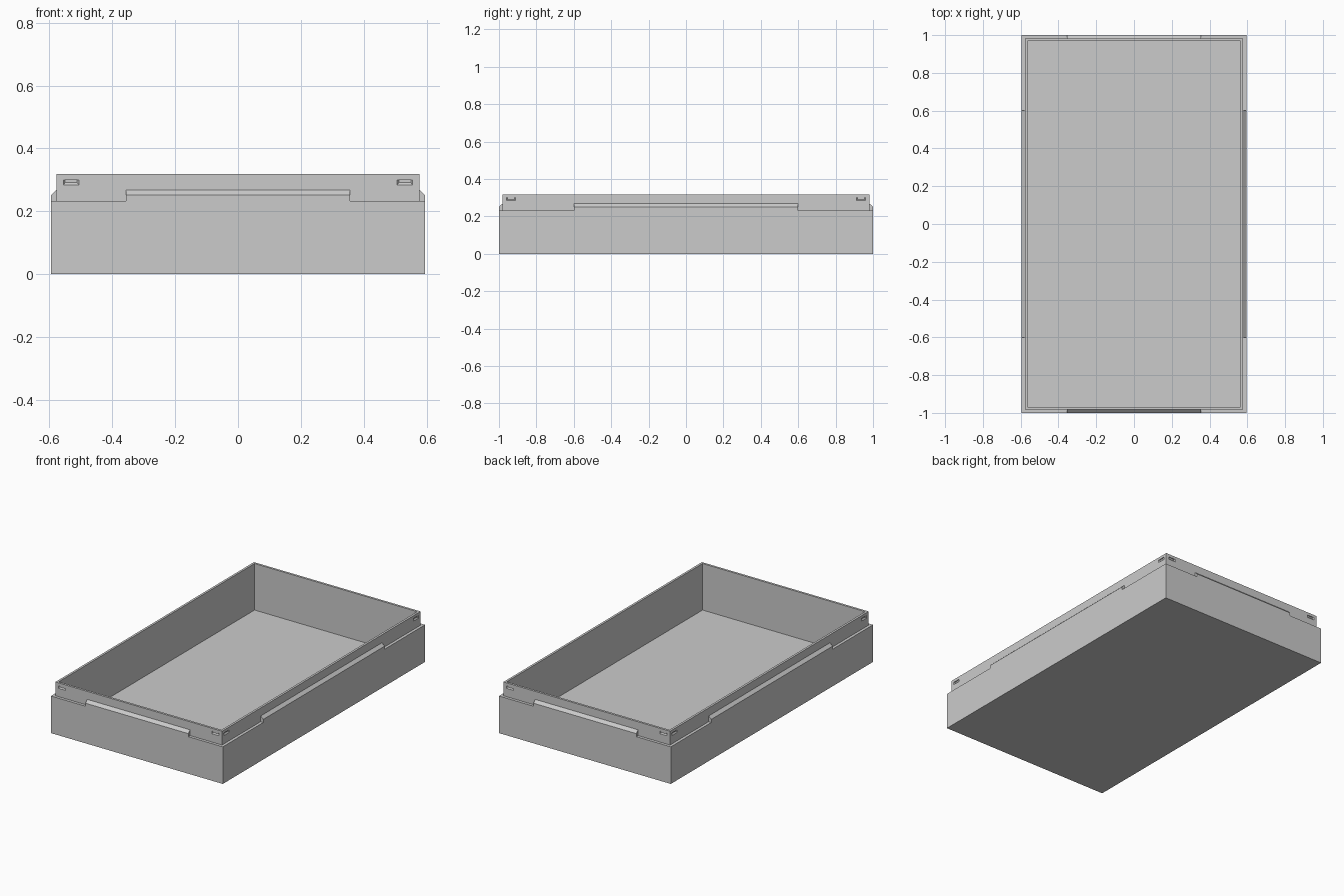
import bpy, bmesh
from math import pi
from mathutils import Matrix, Vector

default = bpy.data.objects.get("Cube")
if default:
    bpy.data.objects.remove(default, do_unlink=True)

HX, HY = 0.595, 1.0            # half size of the tray body
STEP, WALL = 0.018, 0.032      # shoulder width, full wall thickness
FLOOR, SHOULDER, TOP = 0.027, 0.232, 0.318
TAB_EDGE, TAB_TOP = 0.251, 0.268

grey = bpy.data.materials.new("plain grey")
grey.use_nodes = True
colour = (0.6, 0.6, 0.6, 1)
grey.diffuse_color = colour
grey.node_tree.nodes["Principled BSDF"].inputs["Base Color"].default_value = colour


def make_object(name, bm):
    bmesh.ops.recalc_face_normals(bm, faces=bm.faces)
    mesh = bpy.data.meshes.new(name)
    bm.to_mesh(mesh)
    bm.free()
    mesh.materials.append(grey)
    obj = bpy.data.objects.new(name, mesh)
    bpy.context.collection.objects.link(obj)
    return obj


def loft(bm, loops):
    """Closed solid through a row of equal-length point loops."""
    rings = [[bm.verts.new(p) for p in loop] for loop in loops]
    for a, b in zip(rings, rings[1:]):
        for i in range(len(a)):
            j = (i + 1) % len(a)
            bm.faces.new((a[i], a[j], b[j], b[i]))
    bm.faces.new(rings[0])
    bm.faces.new(rings[-1])


def rect(inset, z):
    x, y = HX - inset, HY - inset
    return [(-x, -y, z), (x, -y, z), (x, y, z), (-x, y, z)]


# the four walls: turn, distance from centre, wall half width, tab half length
SIDES = [(0, HY, HX, 0.356), (pi / 2, HX, HY, 0.6),
         (pi, HY, HX, 0.356), (-pi / 2, HX, HY, 0.6)]

# Tray shell: body, shoulder, rim and cavity in one loft
bm = bmesh.new()
loft(bm, [rect(0, 0), rect(0, SHOULDER), rect(STEP, SHOULDER),
          rect(STEP, TOP), rect(WALL, TOP), rect(WALL, FLOOR)])
tray = make_object("tray", bm)

# Sloped tabs on the shoulder, one on each wall
tabs = bmesh.new()
slots = bmesh.new()
for turn, dist, half, length in SIDES:
    spin = Matrix.Rotation(turn, 3, 'Z')
    back = dist - STEP - 0.006
    profile = [(dist, SHOULDER - 0.03), (dist, TAB_EDGE), (dist - STEP, TAB_TOP),
               (back, TAB_TOP), (back, SHOULDER - 0.03)]
    loft(tabs, [[spin @ Vector((x, -d, z)) for d, z in profile]
                for x in (-length, length)])

    # Latch recesses near the rim corners, flat on top and tapered below
    face = dist - STEP
    for side in (-1, 1):
        mid = side * (half - 0.064)
        loops = []
        for d, w, low in ((face + 0.004, 0.0245, 0.284), (face, 0.0245, 0.284),
                          (face - 0.006, 0.019, 0.291)):
            loops.append([spin @ Vector((mid + sx * w, -d, z)) for sx, z in
                          ((-1, low), (1, low), (1, 0.3), (-1, 0.3))])
        loft(slots, loops)

# Fuse the tabs and cut the recesses
for name, cutter_bm, mode in (("tab_helper", tabs, 'UNION'),
                              ("recess_helper", slots, 'DIFFERENCE')):
    helper = make_object(name, cutter_bm)
    helper.hide_render = True
    mod = tray.modifiers.new(name, 'BOOLEAN')
    mod.operation = mode
    mod.solver = 'EXACT'
    mod.object = helper
    bpy.context.view_layer.objects.active = tray
    bpy.ops.object.modifier_apply(modifier=name)
    bpy.data.objects.remove(helper, do_unlink=True)
